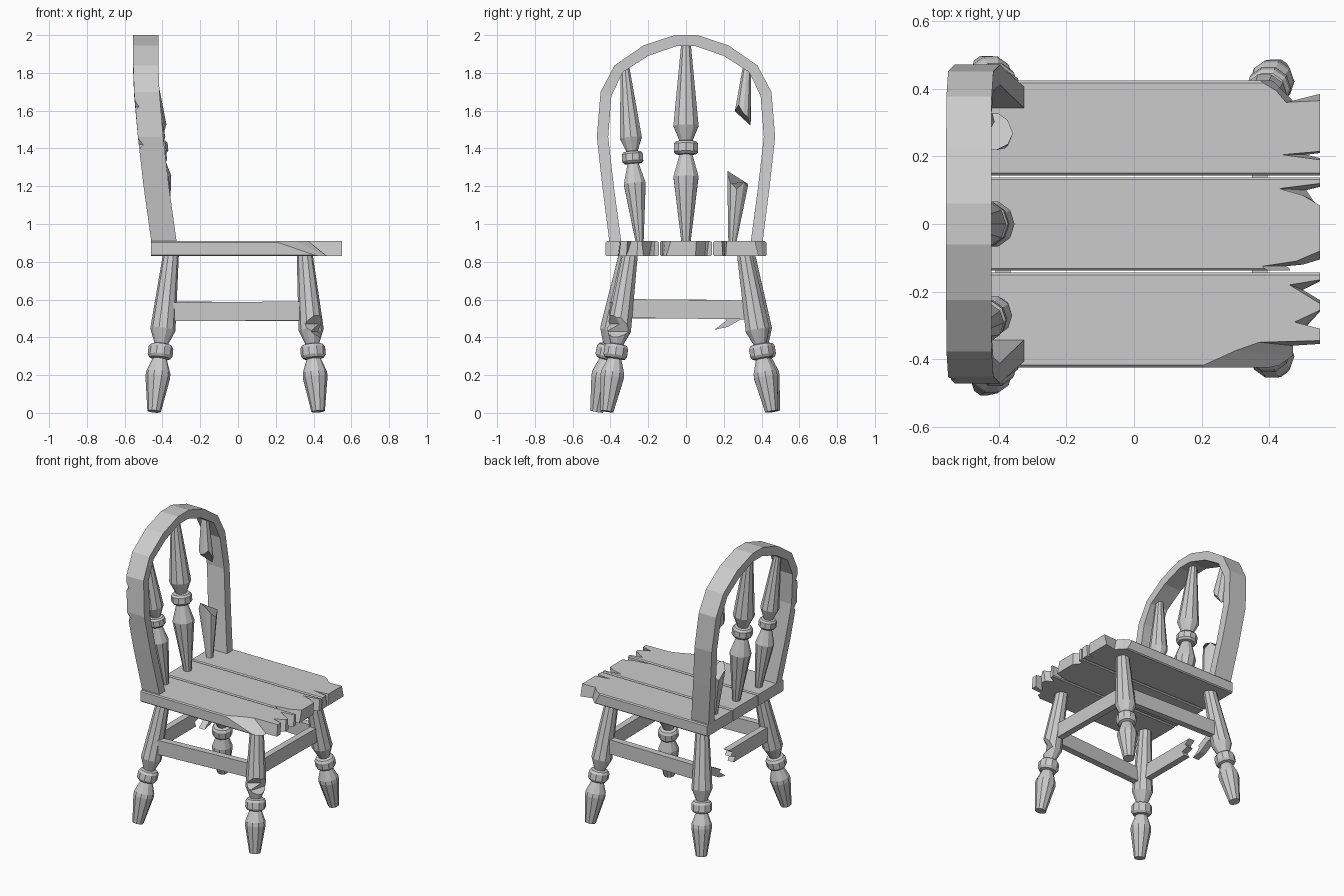
import bpy, bmesh, math
from mathutils import Vector

if "Cube" in bpy.data.objects:
    bpy.data.objects.remove(bpy.data.objects["Cube"])


def loft(name, rings, bevel_long=0):
    """Skin a list of equal-length closed rings and cap both ends."""
    bm = bmesh.new()
    vs = [[bm.verts.new(p) for p in r] for r in rings]
    n = len(rings[0])
    for a, b in zip(vs, vs[1:]):
        for i in range(n):
            j = (i + 1) % n
            bm.faces.new((a[i], a[j], b[j], b[i]))
    bm.faces.new(vs[0][::-1])
    bm.faces.new(vs[-1])
    bmesh.ops.recalc_face_normals(bm, faces=bm.faces)
    if bevel_long:
        es = [e for e in bm.edges if e.calc_length() > 0.55]
        bmesh.ops.bevel(bm, geom=es, offset=bevel_long, segments=1, affect='EDGES')
    me = bpy.data.meshes.new(name)
    bm.to_mesh(me)
    bm.free()
    ob = bpy.data.objects.new(name, me)
    bpy.context.collection.objects.link(ob)
    return ob


def turned(name, base, top, profile, jag_base=None, jag_top=None, n=10):
    """Turned post: profile of (height fraction, radius) along a leaning axis."""
    base, top = Vector(base), Vector(top)
    axis = top - base
    q = Vector((0, 0, 1)).rotation_difference(axis)
    rings = []
    for k, (t, r) in enumerate(profile):
        jag = [0] * n
        if k == 0 and jag_base:
            jag = jag_base
        if k == len(profile) - 1 and jag_top:
            jag = jag_top
        rings.append([base + axis * t + q @ Vector((
            r * math.cos(math.tau * i / n), r * math.sin(math.tau * i / n), jag[i]))
            for i in range(n)])
    return loft(name, rings)


def rail(name, a, b, height=0.1, thick=0.045):
    """Rectangular stretcher between two points."""
    a, b = Vector(a), Vector(b)
    s = (b - a).cross(Vector((0, 0, 1))).normalized() * thick / 2
    h = Vector((0, 0, height / 2))
    return loft(name, [[p - s - h, p + s - h, p + s + h, p - s + h] for p in (a, b)])


def chip(target, at, direction, low, high, depth):
    """Cut a splintered wedge; 'at' is on the surface, direction points outward."""
    at, d = Vector(at), Vector(direction).normalized()
    s = d.cross(Vector((0, 0, 1))) * 0.11
    tri = [at - d * depth, at + d * 0.05 + Vector((0, 0, low)), at + d * 0.05 + Vector((0, 0, high))]
    c = loft("chip_cutter", [[p - s for p in tri], [p + s for p in tri]])
    c.hide_render = True
    c.hide_set(True)
    m = target.modifiers.new("chip", 'BOOLEAN')
    m.operation, m.solver, m.object = 'DIFFERENCE', 'EXACT', c


# Seat: three planks with splintered front ends (top outline, bottom outline)
def plank(name, top, bottom):
    loft(name, [[(x, y, 0.83) for x, y in bottom], [(x, y, 0.91) for x, y in top]], 0.007)


B, F = -0.46, 0.55
plank("seat_plank_far",
      [(B, .144), (F, .144), (F, .19), (.44, .205), (F, .215), (F, .365), (.45, .36), (.42, .395), (.37, .425), (B, .425)],
      [(B, .144), (F, .144), (F, .195), (.51, .205), (F, .21), (F, .385), (.47, .365), (.43, .405), (.41, .425), (B, .425)])
plank("seat_plank_middle",
      [(B, -.138), (.39, -.138), (.38, -.125), (.48, -.11), (F, -.08), (F, .055), (.50, .085), (.43, .105), (F, .12), (F, .138), (B, .138)],
      [(B, -.138), (.47, -.138), (.45, -.125), (.50, -.12), (F, -.105), (F, .05), (.53, .07), (.51, .10), (F, .11), (F, .138), (B, .138)])
plank("seat_plank_near",
      [(B, -.425), (.19, -.425), (.30, -.375), (.37, -.35), (F, -.345), (F, -.31), (.475, -.29), (F, -.255), (F, -.235),
       (.46, -.18), (F, -.165), (F, -.144), (B, -.144)],
      [(B, -.425), (.42, -.425), (.47, -.39), (.47, -.36), (F, -.355), (F, -.315), (.48, -.335), (F, -.26), (F, -.225),
       (.50, -.195), (F, -.17), (F, -.144), (B, -.144)])

# Legs
leg_z = [(.008, .036), (.19, .066), (.215, .064), (.285, .038), (.29, .056), (.305, .066), (.345, .066),
         (.36, .056), (.365, .036), (.44, .067), (.84, .042)]
leg_profile = [(z / 0.84, r) for z, r in leg_z]
legs = {"back_leg_near": ((-.445, -.475, 0), (-.355, -.315, .84)),
        "back_leg_far": ((-.445, .465, 0), (-.355, .325, .84)),
        "front_leg_near": ((.425, -.42, 0), (.353, -.295, .84)),
        "front_leg_far": ((.425, .455, 0), (.353, .31, .84))}
made = {k: turned(k, a, b, leg_profile) for k, (a, b) in legs.items()}
chip(made["front_leg_near"], (.42, -.40, .47), (.6, -.8, 0), -.11, .14, .035)
chip(made["front_leg_near"], (.43, -.36, .43), (.95, -.3, 0), -.06, .16, .025)

# Stretchers, the back one snapped in two
rail("side_stretcher_near", (-.38, -.385, .535), (.37, -.34, .54))
rail("side_stretcher_far", (-.38, .375, .54), (.37, .36, .535))
rail("front_stretcher", (.372, -.33, .553), (.372, .35, .545))


def broken(name, pts):
    loft(name, [[(x, y, z) for y, z in pts] for x in (-.41, -.365)])


broken("back_stretcher_long", [(-.37, .50), (.06, .50), (.04, .535), (.09, .55), (.07, .575), (.11, .60), (-.37, .60)])
broken("back_stretcher_stub", [(.37, .50), (.30, .50), (.22, .455), (.15, .44), (.215, .49), (.20, .505), (.25, .53), (.37, .60)])

# Bent hoop back: (outer y, outer z, inner y, inner z, back x)
half = [(.405, .90, .342, .90, -.458), (.443, 1.2, .382, 1.2, -.50), (.472, 1.46, .412, 1.46, -.53),
        (.452, 1.70, .395, 1.68, -.55), (.378, 1.84, .333, 1.805, -.555), (.225, 1.945, .20, 1.89, -.556),
        (.06, 2.0, .05, 1.942, -.556)]
path = [(-1, h) for h in half] + [(1, h) for h in reversed(half)]
hoop = loft("hoop_back", [[(x, s * oy, oz), (x + .134, s * oy, oz), (x + .134, s * iy, iz), (x, s * iy, iz)]
                          for s, (oy, oz, iy, iz, x) in path])
chip(hoop, (-.535, -.465, 1.42), (-.6, -.8, 0), -.17, .12, .018)
chip(hoop, (-.55, -.455, 1.62), (-.7, -.7, 0), -.08, .16, .016)

# Spindles
prof = [(0, .025), (.33, .07), (.44, .036), (.443, .055), (.455, .067), (.495, .067), (.507, .055), (.51, .036), (.585, .07), (1, .026)]
turned("middle_spindle", (-.39, 0, .90), (-.49, 0, 1.96), prof)
small = [(t, r * .87) for t, r in prof]
lo, hi = Vector((-.39, .245, .90)), Vector((-.485, .325, 1.85))
turned("near_spindle", (lo.x, -lo.y, lo.z), (hi.x, -hi.y, hi.z), small)
# Far spindle snapped, leaving a stump and a hanging shard
turned("far_spindle_stump", lo, hi, [(0, .022), (.325, .06)],
       jag_top=[-.03, .01, -.01, .01, -.02, .03, .02, .07, .05, .0])
turned("far_spindle_shard", lo, hi, [(.73, .046), (1, .022)],
       jag_base=[-.01, -.03, -.07, -.05, -.02, .0, .02, .0, .01, .03])
